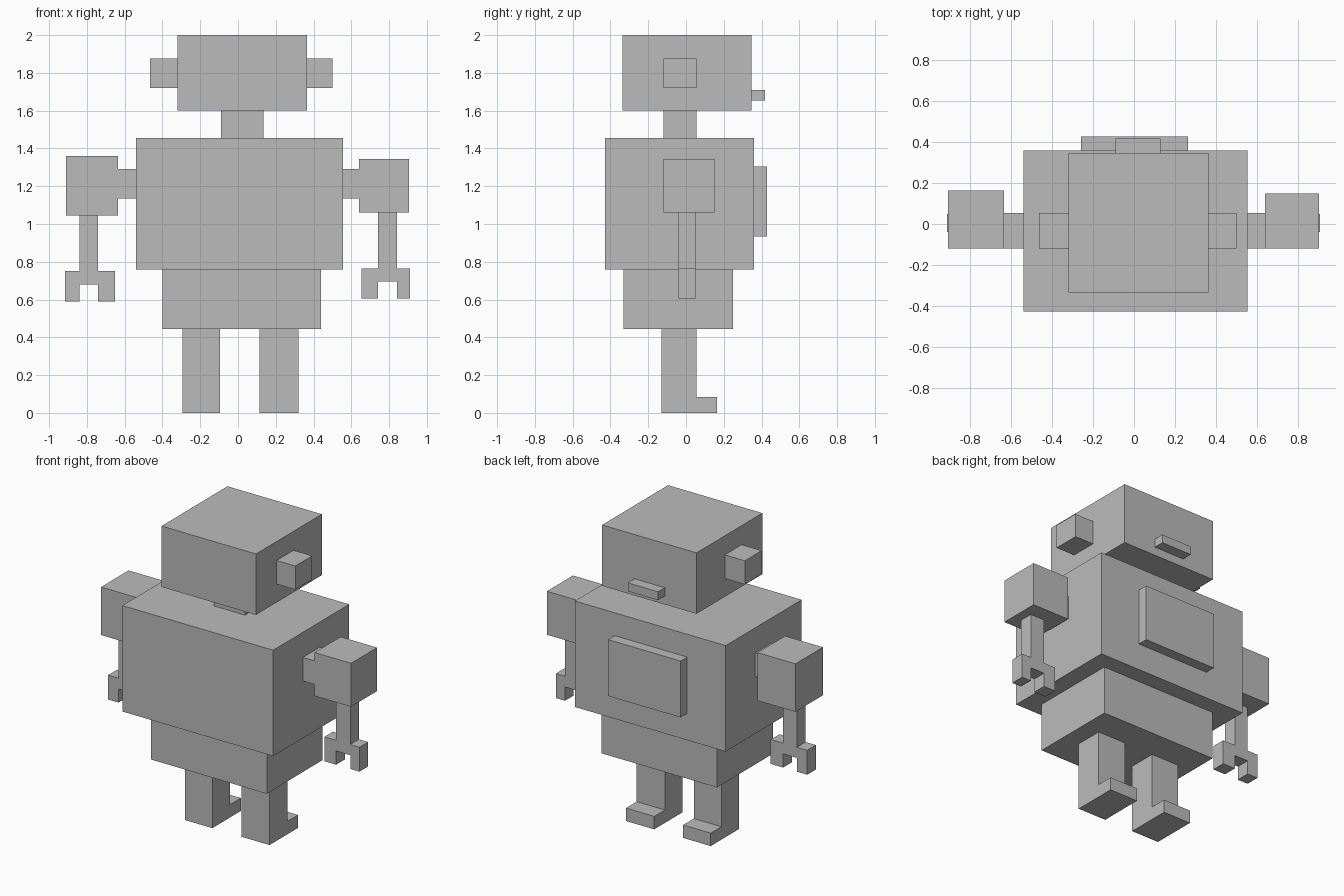
import bpy
import bmesh
from mathutils import Vector

default = bpy.data.objects.get("Cube")
if default:
    bpy.data.objects.remove(default, do_unlink=True)

# Single plain colour for the whole robot
GREY = (0.5, 0.5, 0.5, 1.0)
grey = bpy.data.materials.new("plain grey")
grey.use_nodes = True
grey.diffuse_color = GREY
grey.node_tree.nodes["Principled BSDF"].inputs["Base Color"].default_value = GREY


def prism(name, profile, axis, low, high):
    """Extrude a closed outline along x or y; the outline holds (other, z) pairs."""
    def point(side, up, along):
        return (along, side, up) if axis == "x" else (side, along, up)

    bm = bmesh.new()
    face = bm.faces.new([bm.verts.new(point(s, u, low)) for s, u in profile])
    extruded = bmesh.ops.extrude_face_region(bm, geom=[face])["geom"]
    verts = [v for v in extruded if isinstance(v, bmesh.types.BMVert)]
    bmesh.ops.translate(bm, verts=verts, vec=Vector(point(0, 0, high - low)))
    bmesh.ops.recalc_face_normals(bm, faces=bm.faces)
    mesh = bpy.data.meshes.new(name)
    bm.to_mesh(mesh)
    bm.free()
    mesh.materials.append(grey)
    obj = bpy.data.objects.new(name, mesh)
    bpy.context.collection.objects.link(obj)
    return obj


def box(name, x, y, z):
    """Box between the given low and high limits on each axis."""
    outline = [(x[0], z[0]), (x[1], z[0]), (x[1], z[1]), (x[0], z[1])]
    return prism(name, outline, "y", *y)


def leg(name, x):
    """Leg and foot as one L-shaped outline."""
    back, shin, toe, instep, hip = -0.13, 0.055, 0.165, 0.085, 0.445
    outline = [(back, 0), (toe, 0), (toe, instep),
               (shin, instep), (shin, hip), (back, hip)]
    return prism(name, outline, "x", *x)


def forearm(name, outer, inner, wrist, bottom, top):
    """Thin forearm ending in a two-pronged gripper."""
    (a, d), (b, c) = outer, inner
    palm = bottom + 0.09
    outline = [(a, bottom), (b, bottom), (b, palm), (c, palm), (c, bottom),
               (d, bottom), (d, wrist), (c, wrist), (c, top),
               (b, top), (b, wrist), (a, wrist)]
    return prism(name, outline, "y", -0.04, 0.05)


# Head, ears, mouth and neck
core = (-0.12, 0.055)
box("head", (-0.32, 0.365), (-0.335, 0.348), (1.6, 2.0))
for name, x in (("right_ear", (-0.465, -0.32)), ("left_ear", (0.365, 0.5))):
    box(name, x, core, (1.72, 1.875))
box("mouth", (-0.09, 0.13), (0.348, 0.418), (1.655, 1.71))
box("neck", (-0.09, 0.135), core, (1.455, 1.6))

# Torso
box("body", (-0.54, 0.555), (-0.428, 0.36), (0.76, 1.455))
box("chest_panel", (-0.26, 0.265), (0.36, 0.428), (0.935, 1.305))
box("pelvis", (-0.4, 0.44), (-0.33, 0.25), (0.445, 0.76))

# Arms
box("left_shoulder", (0.555, 0.64), core, (1.135, 1.29))
box("left_upper_arm", (0.64, 0.905), (-0.12, 0.15), (1.06, 1.345))
forearm("left_forearm", (0.655, 0.91), (0.74, 0.843), 0.765, 0.605, 1.06)
box("right_shoulder", (-0.635, -0.54), core, (1.135, 1.29))
box("right_upper_arm", (-0.91, -0.635), (-0.12, 0.165), (1.045, 1.36))
forearm("right_forearm", (-0.915, -0.65), (-0.84, -0.74), 0.75, 0.59, 1.045)

# Legs
leg("right_leg", (-0.295, -0.095))
leg("left_leg", (0.115, 0.32))
